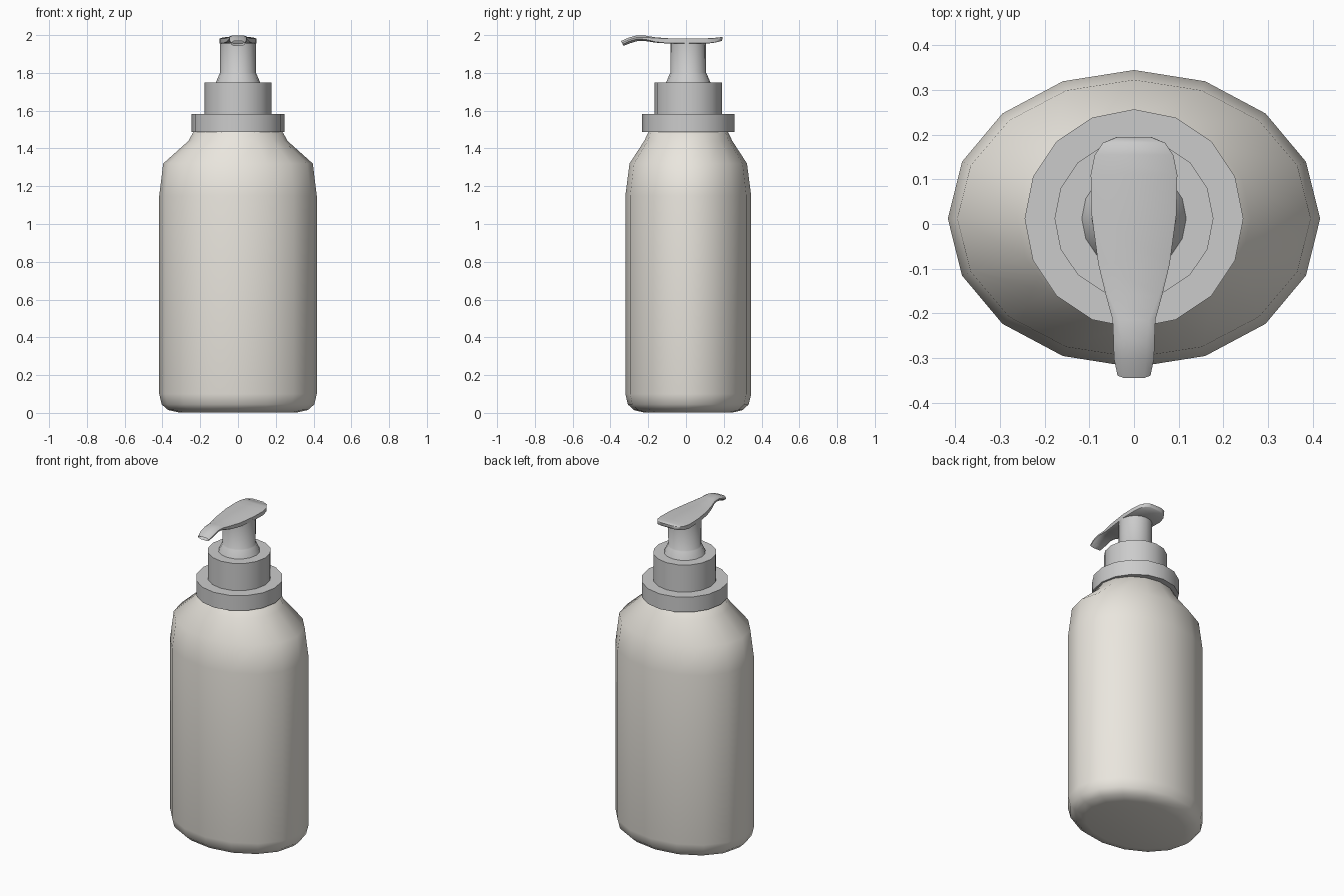
import bpy, bmesh, math

if "Cube" in bpy.data.objects:
    bpy.data.objects.remove(bpy.data.objects["Cube"])

CY = 0.012   # bottle axis sits slightly behind the origin
SIDES = 16


def finish(name, bm, angle, mat=None):
    bmesh.ops.recalc_face_normals(bm, faces=bm.faces[:])
    me = bpy.data.meshes.new(name)
    bm.to_mesh(me)
    bm.free()
    ob = bpy.data.objects.new(name, me)
    bpy.context.collection.objects.link(ob)
    if mat:
        me.materials.append(mat)
    bpy.ops.object.select_all(action='DESELECT')
    ob.select_set(True)
    bpy.context.view_layer.objects.active = ob
    bpy.ops.object.shade_smooth_by_angle(angle=math.radians(angle))
    return ob


def skin(bm, loops, cap_start=True, cap_end=True):
    """Bridge a list of equal-length point loops; returns the end cap."""
    rings = [[bm.verts.new(p) for p in loop] for loop in loops]
    n = len(rings[0])
    for a, b in zip(rings, rings[1:]):
        for i in range(n):
            j = (i + 1) % n
            bm.faces.new((a[i], a[j], b[j], b[i]))
    if cap_start:
        bm.faces.new(rings[0][::-1])
    return bm.faces.new(rings[-1]) if cap_end else None


def lathe(name, profile, angle=65, mat=None):
    """profile rows: (x radius, y radius, z)"""
    bm = bmesh.new()
    turn = [2 * math.pi * i / SIDES for i in range(SIDES)]
    skin(bm, [[(rx * math.cos(t), CY + ry * math.sin(t), z) for t in turn]
              for rx, ry, z in profile])
    return finish(name, bm, angle, mat)


cream = bpy.data.materials.new("cream_plastic")
cream.diffuse_color = (0.82, 0.79, 0.73, 1)
cream.use_nodes = True
cream.node_tree.nodes["Principled BSDF"].inputs["Base Color"].default_value = cream.diffuse_color

# Oval bottle with sloped shoulders and a neck inside the collar
lathe("bottle", [
    (0.31, 0.235, 0.002), (0.37, 0.288, 0.015), (0.404, 0.32, 0.045),
    (0.417, 0.333, 0.10), (0.417, 0.333, 1.15), (0.396, 0.311, 1.32),
    (0.262, 0.233, 1.44), (0.238, 0.212, 1.485), (0.20, 0.20, 1.50)], mat=cream)

# Wide lower ring
lathe("collar_ring", [(0.245, 0.245, 1.488), (0.245, 0.245, 1.582)])

# Upper collar flowing into the cone and pump stem
lathe("pump_collar", [
    (0.178, 0.178, 1.575), (0.178, 0.178, 1.75), (0.117, 0.117, 1.75),
    (0.098, 0.098, 1.795), (0.094, 0.094, 1.80), (0.095, 0.095, 1.968)])

# Pump head: lofted paddle narrowing into a drooping spout
# rows: y top, y bottom, half width, z top, z bottom, edge chamfer
sections = [
    (0.195, 0.190, 0.040, 1.991, 1.970, 0.002),
    (0.182, 0.178, 0.070, 1.989, 1.966, 0.002),
    (0.155, 0.152, 0.088, 1.986, 1.960, 0.002),
    (0.110, 0.110, 0.097, 1.983, 1.955, 0.002),
    (0.020, 0.020, 0.095, 1.983, 1.955, 0.002),
    (-0.090, -0.090, 0.080, 1.983, 1.955, 0.002),
    (-0.160, -0.160, 0.063, 1.988, 1.960, 0.004),
    (-0.215, -0.212, 0.048, 1.997, 1.968, 0.009),
    (-0.260, -0.255, 0.046, 1.999, 1.969, 0.011),
    (-0.305, -0.295, 0.045, 1.986, 1.957, 0.011),
    (-0.345, -0.330, 0.037, 1.968, 1.943, 0.009),
]


def section(yt, yb, w, zt, zb, c):
    f = c / (zt - zb)
    ya, yc = yt + (yb - yt) * f, yb + (yt - yb) * f
    k = 1.6 * c
    half = [(w - k, yt, zt), (w, ya, zt - c), (w, yc, zb + c), (w - k, yb, zb)]
    return half + [(-x, y, z) for x, y, z in reversed(half)]


bm = bmesh.new()
tip = skin(bm, [section(*s) for s in sections])
# Nozzle opening
bmesh.ops.inset_region(bm, faces=[tip], thickness=0.006)
bmesh.ops.translate(bm, verts=tip.verts[:], vec=(0, 0.03, 0.012))
finish("pump_head", bm, 40)
